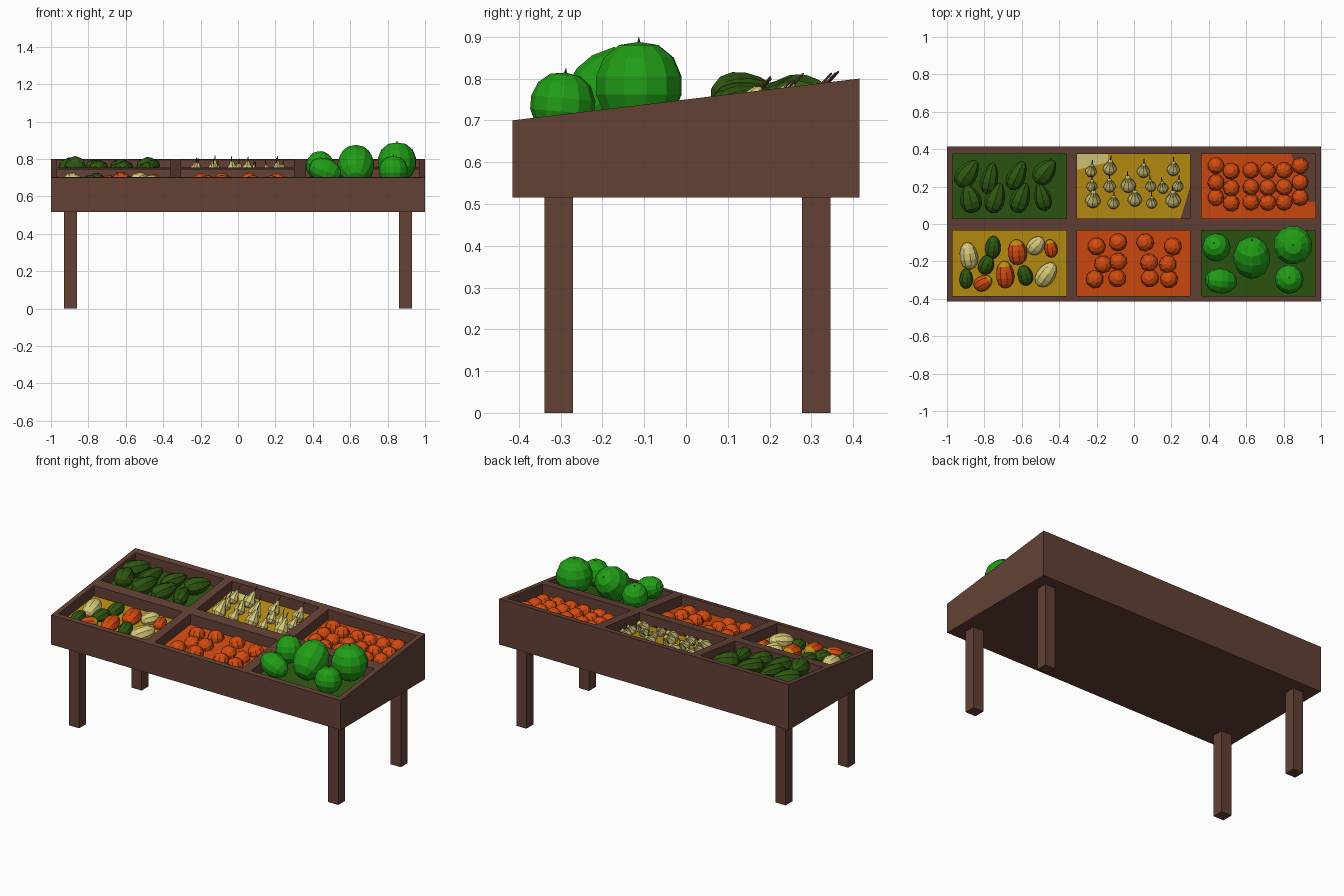
import bpy, bmesh, math
from mathutils import Matrix, Vector

if "Cube" in bpy.data.objects:
    bpy.data.objects.remove(bpy.data.objects["Cube"])


def material(name, rgb):
    m = bpy.data.materials.new(name)
    m.diffuse_color = (*rgb, 1)
    m.use_nodes = True
    m.node_tree.nodes["Principled BSDF"].inputs["Base Color"].default_value = m.diffuse_color
    return m


BROWN, ORANGE, DARK, GOLD, PALE, GREEN = range(6)
MATS = [material("brown wood", (0.125, 0.053, 0.036)),
        material("orange", (0.66, 0.070, 0.005)),
        material("dark green", (0.027, 0.096, 0.005)),
        material("gold", (0.50, 0.28, 0.006)),
        material("pale yellow", (0.68, 0.59, 0.19)),
        material("melon green", (0.015, 0.34, 0.008))]


def finish(bm, name):
    bmesh.ops.recalc_face_normals(bm, faces=bm.faces)
    me = bpy.data.meshes.new(name)
    bm.to_mesh(me)
    bm.free()
    for m in MATS:
        me.materials.append(m)
    ob = bpy.data.objects.new(name, me)
    bpy.context.collection.objects.link(ob)
    return ob


def rim(y):
    return 0.75 + 0.1 * y / 0.83


DEPTH = 0.065


def floor(y):
    return rim(y) - DEPTH


# Sloped tray: rim grid, sunk compartments with coloured floors, closed sides
XS = [-1, -0.97, -0.36, -0.305, 0.30, 0.36, 0.97, 1]
YS = [-0.415, -0.385, -0.035, 0.03, 0.375, 0.415]
FLOORS = {(1, 1): GOLD, (3, 1): ORANGE, (5, 1): DARK,
          (1, 3): DARK, (3, 3): GOLD, (5, 3): ORANGE}
bm = bmesh.new()
grid = [[bm.verts.new((x, y, rim(y))) for y in YS] for x in XS]
cells = {}
for i in range(len(XS) - 1):
    for j in range(len(YS) - 1):
        f = bm.faces.new((grid[i][j], grid[i + 1][j], grid[i + 1][j + 1], grid[i][j + 1]))
        if (i, j) in FLOORS:
            cells[f] = FLOORS[i, j]
border = [e for e in bm.edges if e.is_boundary]
new = bmesh.ops.extrude_edge_only(bm, edges=border)["geom"]
for v in new:
    if isinstance(v, bmesh.types.BMVert):
        v.co.z = 0.515
bmesh.ops.holes_fill(bm, edges=[e for e in bm.edges if e.is_boundary], sides=0)
for f, mat in cells.items():
    res = bmesh.ops.extrude_discrete_faces(bm, faces=[f])
    sunk = res["faces"][0]
    sunk.material_index = mat
    bmesh.ops.translate(bm, verts=sunk.verts, vec=(0, 0, -DEPTH))
finish(bm, "tray")

# Legs
for side, x in (("left", -0.895), ("right", 0.895)):
    for end, y in (("front", -0.305), ("back", 0.312)):
        bm = bmesh.new()
        bmesh.ops.create_cube(bm, size=1, matrix=Matrix.Translation((x, y, 0.2575))
                              @ Matrix.Diagonal((0.07, 0.068, 0.515, 1)))
        finish(bm, f"{end}_{side}_leg")


# Thin patches on compartment floors
def patch(name, pts, mat):
    bm = bmesh.new()
    f = bm.faces.new([bm.verts.new((x, y, floor(y) + 0.004)) for x, y in pts])
    f.material_index = mat
    finish(bm, name)


patch("bare_wood_orange_bin", [(0.84, 0.375), (0.97, 0.375), (0.97, 0.115), (0.92, 0.12)], BROWN)
patch("bare_wood_pear_bin", [(0.30, 0.20), (0.30, 0.03), (0.25, 0.03)], BROWN)
patch("pale_pear_bin_corner", [(-0.305, 0.375), (-0.14, 0.375), (-0.14, 0.33), (-0.305, 0.29)], PALE)


def lathe(bm, profile, segs, mtx, mat, tip=None):
    """Revolve (radius, height) points; ends with radius 0 become poles. tip = colour of the top faces."""
    rings = []
    for r, z in profile:
        if r == 0:
            rings.append([bm.verts.new(mtx @ Vector((0, 0, z)))])
        else:
            rings.append([bm.verts.new(mtx @ Vector((r * math.cos(2 * math.pi * k / segs),
                                                     r * math.sin(2 * math.pi * k / segs), z)))
                          for k in range(segs)])
    for n, (a, b) in enumerate(zip(rings, rings[1:])):
        for k in range(segs):
            q = (k + 1) % segs
            loop = [a[k % len(a)], a[q % len(a)], b[q % len(b)], b[k % len(b)]]
            f = bm.faces.new(list(dict.fromkeys(loop)))
            f.material_index = tip if tip is not None and n >= len(rings) - 3 else mat


def ball(n, taper=0.0):
    """Profile of a unit sphere, narrowed towards the top by taper."""
    pts = []
    for k in range(n + 1):
        a = math.pi * k / n
        z = -math.cos(a)
        pts.append((0 if k in (0, n) else math.sin(a) * (1 - taper * z), z))
    return pts


def place(x, y, z, tilt=0, yaw=0, s=(1, 1, 1)):
    """Position with the pole leaning back by tilt, turned by yaw (degrees)."""
    return (Matrix.Translation((x, y, z)) @ Matrix.Rotation(math.radians(yaw), 4, 'Z')
            @ Matrix.Rotation(math.radians(-tilt), 4, 'X') @ Matrix.Diagonal((*s, 1)))


# Oranges in two bins
front = [(-.20, -.12), (-.085, -.098), (.06, -.098), (.208, -.12),
         (-.165, -.215), (-.085, -.20), (.08, -.205), (.18, -.215),
         (-.21, -.295), (-.09, -.29), (.085, -.29), (.187, -.295)]
cols = [(.438, .0), (.52, -.03), (.625, -.025), (.715, -.027), (.803, -.025), (.888, .0)]
back = [(x, y + d) for y in (.312, .222, .142) for x, d in cols]
for name, spots, r in (("front_oranges", front, .049), ("back_oranges", back, .046)):
    bm = bmesh.new()
    for k, (x, y) in enumerate(spots):
        lathe(bm, ball(6), 9, place(x, y, floor(y) + 0.006, 20, 37 * k, (r, r, r * 0.95)), ORANGE)
    finish(bm, name)

# Watermelons: x, y, z, tilt, yaw, half width, half length, with small stalks
bm = bmesh.new()
melon = [(0, -1), (.45, -.9), (.8, -.62), (1, -.2), (1, .2), (.82, .62), (.46, .9), (0, .97)]
for x, y, z, tilt, yaw, r, h in [(.44, -.125, .76, 20, 30, .075, .082),
                                 (.63, -.18, .765, 50, 0, .098, .122),
                                 (.85, -.113, .783, 0, 10, .104, .108),
                                 (.465, -.305, .737, 70, 85, .066, .09),
                                 (.83, -.295, .737, 5, 0, .077, .08)]:
    lathe(bm, melon, 12, place(x, y, z, tilt, yaw, (r, r, h)), GREEN)
    lathe(bm, [(.004, h * .95), (0, h + .01)], 4, place(x, y, z, tilt, yaw), BROWN)
finish(bm, "watermelons")

# Pears leaning back, with stems
bm = bmesh.new()
pear = [(0, -.95), (.6, -.75), (.97, -.15), (.9, .35), (.5, 1.05), (.3, 1.7), (0, 1.95)]
for k, (x, y, r) in enumerate([(-.23, .28, .032), (-.13, .295, .038), (.05, .28, .036), (.21, .29, .036),
                               (-.225, .20, .03), (-.13, .20, .034), (-.03, .205, .042), (.09, .20, .03),
                               (.155, .19, .03), (.235, .20, .03), (-.22, .125, .043), (-.11, .11, .033),
                               (.005, .13, .04), (.095, .11, .03), (.21, .125, .043)]):
    m = place(x, y, floor(y) + .018, 42, (k * 53 % 17) - 8)
    lathe(bm, [(a * r, b * r) for a, b in pear], 8, m, PALE)
    lathe(bm, [(.003, r * 1.8), (.0025, r * 1.95 + .03), (0, r * 1.95 + .034)], 4, m, BROWN)
finish(bm, "pears")

# Avocados: x, y, yaw, half width, half length, height above floor
bm = bmesh.new()
for x, y, yaw, r, h, z in [(-.89, .27, -35, .055, .085, .04), (-.77, .245, -12, .045, .088, .04),
                           (-.625, .26, -25, .048, .085, .04), (-.475, .28, -40, .055, .078, .04),
                           (-.875, .135, 15, .056, .078, .062), (-.74, .14, -18, .052, .085, .042),
                           (-.605, .14, -20, .05, .085, .042), (-.49, .145, 15, .044, .078, .04)]:
    lathe(bm, ball(7, .28), 8, place(x, y, floor(y) + z, 82, yaw, (r, r * .95, h)), DARK)
finish(bm, "avocados")

# Mixed mangoes: x, y, yaw, half width, half length, colour
bm = bmesh.new()
for x, y, yaw, r, h, c in [(-.885, -.17, 8, .05, .075, PALE), (-.755, -.125, -5, .043, .063, DARK),
                           (-.625, -.15, 5, .053, .07, ORANGE), (-.525, -.115, -40, .045, .055, PALE),
                           (-.445, -.13, 10, .036, .05, ORANGE), (-.79, -.218, -20, .043, .055, DARK),
                           (-.898, -.292, 0, .037, .055, DARK), (-.807, -.315, -60, .042, .053, ORANGE),
                           (-.69, -.27, 5, .05, .075, ORANGE), (-.583, -.275, 15, .042, .056, DARK),
                           (-.47, -.27, -35, .05, .075, PALE)]:
    lathe(bm, ball(7, .1), 9, place(x, y, floor(y) + .018, 80, yaw, (r, r * .9, h)), c,
          GOLD if c == ORANGE else None)
finish(bm, "mangoes")
